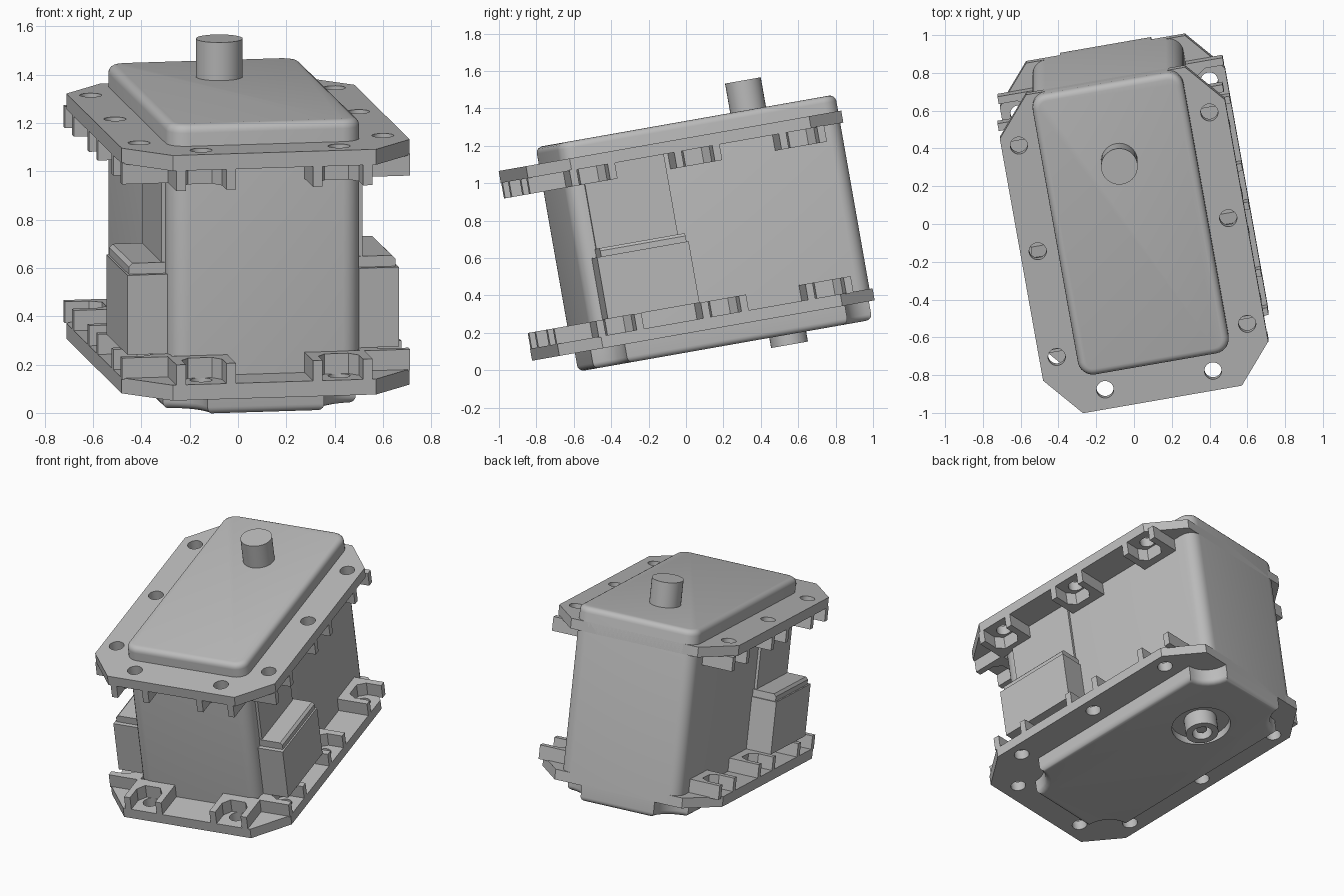
import bpy, bmesh, math
from mathutils import Matrix, Vector

cube = bpy.data.objects.get("Cube")
if cube:
    bpy.data.objects.remove(cube, do_unlink=True)

TILT = math.radians(10)
POSE = (Matrix.Translation((0, 0.093, 0.212))
        @ Matrix.Rotation(TILT, 4, 'X') @ Matrix.Rotation(TILT, 4, 'Z'))
H = 1.03                      # distance between the outer flange faces
FX, FY = 0.605, 0.869         # flange half sizes
BX, FRONT = 0.405, -0.665     # body half width and front
FLIP = Matrix.Translation((0, 0, H)) @ Matrix.Diagonal((1, 1, -1, 1))
SHAFT = (0, 0.447)

metal = bpy.data.materials.new("grey metal")
metal.use_nodes = True
GREY = (0.5, 0.5, 0.5, 1)
metal.diffuse_color = GREY
metal.node_tree.nodes["Principled BSDF"].inputs["Base Color"].default_value = GREY


def finish(name, bm, local=Matrix(), smooth=False):
    bm.transform(POSE @ local)
    bmesh.ops.recalc_face_normals(bm, faces=bm.faces)
    mesh = bpy.data.meshes.new(name)
    bm.to_mesh(mesh)
    bm.free()
    mesh.materials.append(metal)
    obj = bpy.data.objects.new(name, mesh)
    bpy.context.collection.objects.link(obj)
    if smooth:
        smooth_sharp(obj)
    return obj


def smooth_sharp(obj):
    bpy.ops.object.select_all(action='DESELECT')
    obj.select_set(True)
    bpy.context.view_layer.objects.active = obj
    bpy.ops.object.shade_smooth_by_angle(angle=math.radians(35))


def prism(points, z0, z1):
    bm = bmesh.new()
    face = bm.faces.new([bm.verts.new((x, y, z0)) for x, y in points])
    ext = bmesh.ops.extrude_face_region(bm, geom=[face])
    verts = [v for v in ext["geom"] if isinstance(v, bmesh.types.BMVert)]
    bmesh.ops.translate(bm, verts=verts, vec=(0, 0, z1 - z0))
    bmesh.ops.recalc_face_normals(bm, faces=bm.faces)
    return bm


def bevel(bm, test, size, segments=5):
    edges = [e for e in bm.edges if test(e.verts[0].co, e.verts[1].co)]
    bmesh.ops.bevel(bm, geom=edges, offset=size, segments=segments,
                    profile=0.5, affect='EDGES', clamp_overlap=True)


def at_height(z):
    return lambda a, b: abs(a.z - z) < 1e-4 and abs(b.z - z) < 1e-4


def upright(a, b):
    return abs(a.z - b.z) > 0.05


def rect(x0, x1, y0, y1):
    return [(x0, y0), (x1, y0), (x1, y1), (x0, y1)]


def circle(x, y, r, n=32):
    return [(x + r * math.cos(i * math.tau / n), y + r * math.sin(i * math.tau / n))
            for i in range(n)]


# Rounded housing with its raised lid
bm = prism(rect(-BX, BX, FRONT, FY), 0, H + 0.09)
bevel(bm, upright, 0.08, 6)
bevel(bm, at_height(H + 0.09), 0.035, 4)
finish("housing", bm, smooth=True)

# Bottom pan with scalloped corners
outline = []
for cx, cy, start in ((-BX, FRONT, 90), (BX, FRONT, 180), (BX, FY, 270), (-BX, FY, 0)):
    for i in range(9):
        a = math.radians(start - i * 90 / 8)
        outline.append((cx + 0.16 * math.cos(a), cy + 0.16 * math.sin(a)))
PAN = -0.1
bm = prism(outline, PAN, 0.02)
bevel(bm, at_height(PAN), 0.065, 5)
pan = finish("bottom_pan", bm)
cutter = finish("recess_cutter", prism(circle(*SHAFT, 0.18, 40), PAN - 0.1, PAN + 0.05))
cutter.hide_render = True
cut = pan.modifiers.new("recess", 'BOOLEAN')
cut.operation = 'DIFFERENCE'
cut.object = cutter
bpy.context.view_layer.objects.active = pan
bpy.ops.object.modifier_apply(modifier=cut.name)
bpy.data.objects.remove(cutter, do_unlink=True)
smooth_sharp(pan)


def plate_with_holes(outline, holes, thickness):
    bm = bmesh.new()
    for loop in [outline] + holes:
        verts = [bm.verts.new((x, y, 0)) for x, y in loop]
        for i, v in enumerate(verts):
            bm.edges.new((v, verts[i - 1]))
    bmesh.ops.triangle_fill(bm, use_beauty=True, edges=bm.edges[:], normal=(0, 0, 1))
    bmesh.ops.dissolve_limit(bm, angle_limit=0.01, verts=bm.verts[:], edges=bm.edges[:])
    ext = bmesh.ops.extrude_face_region(bm, geom=bm.faces[:], use_keep_orig=True)
    verts = [v for v in ext["geom"] if isinstance(v, bmesh.types.BMVert)]
    bmesh.ops.translate(bm, verts=verts, vec=(0, 0, thickness))
    return bm


# Flanges, each with bolt holes and pocketed bosses
CX, CY = 0.427, 0.66
octagon = [(-CX, -FY), (CX, -FY), (FX, -CY), (FX, CY),
           (CX, FY), (-CX, FY), (-FX, CY), (-FX, -CY)]
ROWS = (-0.547, 0.03, 0.607)
hole_spots = [(s * 0.512, y) for s in (-1, 1) for y in ROWS]
hole_spots += [(s * 0.29, -0.764) for s in (-1, 1)]
half = [(0.125, 0.21), (0.125, 0), (0.085, 0), (0.085, 0.1), (0.05, 0.15)]
boss = half + [(-x, y) for x, y in reversed(half)]
boss_spots = [(s * FX, y, s * 90) for s in (-1, 1) for y in ROWS]
boss_spots += [(s * 0.287, -FY, 0) for s in (-1, 1)]
for label, side in (("bottom", Matrix()), ("top", FLIP)):
    holes = [circle(x, y, 0.046, 20) for x, y in hole_spots]
    finish(label + "_flange", plate_with_holes(octagon, holes, 0.065), side, True)
    for i, (x, y, turn) in enumerate(boss_spots):
        place = Matrix.Translation((x, y, 0)) @ Matrix.Rotation(math.radians(turn), 4, 'Z')
        finish(f"{label}_bolt_boss_{i + 1}", prism(boss, 0.06, 0.15), side @ place)

# Side boxes with lids and the thin panels above them
for label, s in (("left", 1), ("right", -1)):
    mirror = Matrix.Diagonal((s, 1, 1, 1))
    finish(label + "_box", prism(rect(0.39, 0.57, -0.6, -0.095), 0.15, 0.484), mirror)
    bm = prism(rect(0.39, 0.56, -0.575, -0.105), 0.48, 0.53)
    bevel(bm, lambda a, b: at_height(0.53)(a, b) and a.x > 0.5 and b.x > 0.5, 0.015, 1)
    finish(label + "_box_lid", bm, mirror)
    finish(label + "_panel", prism(rect(0.39, 0.422, -0.57, -0.12), 0.5, H - 0.06), mirror)

# Output shaft on top
finish("shaft", prism(circle(*SHAFT, 0.097), H + 0.05, H + 0.25), smooth=True)

# Hollow hub with a pin underneath
hub = plate_with_holes(circle(*SHAFT, 0.1), [circle(*SHAFT, 0.06)], 0.12)
finish("hub", hub, Matrix.Translation((0, 0, PAN - 0.055)), True)
finish("hub_pin", prism(circle(*SHAFT, 0.032, 20), PAN - 0.03, PAN + 0.06), smooth=True)
